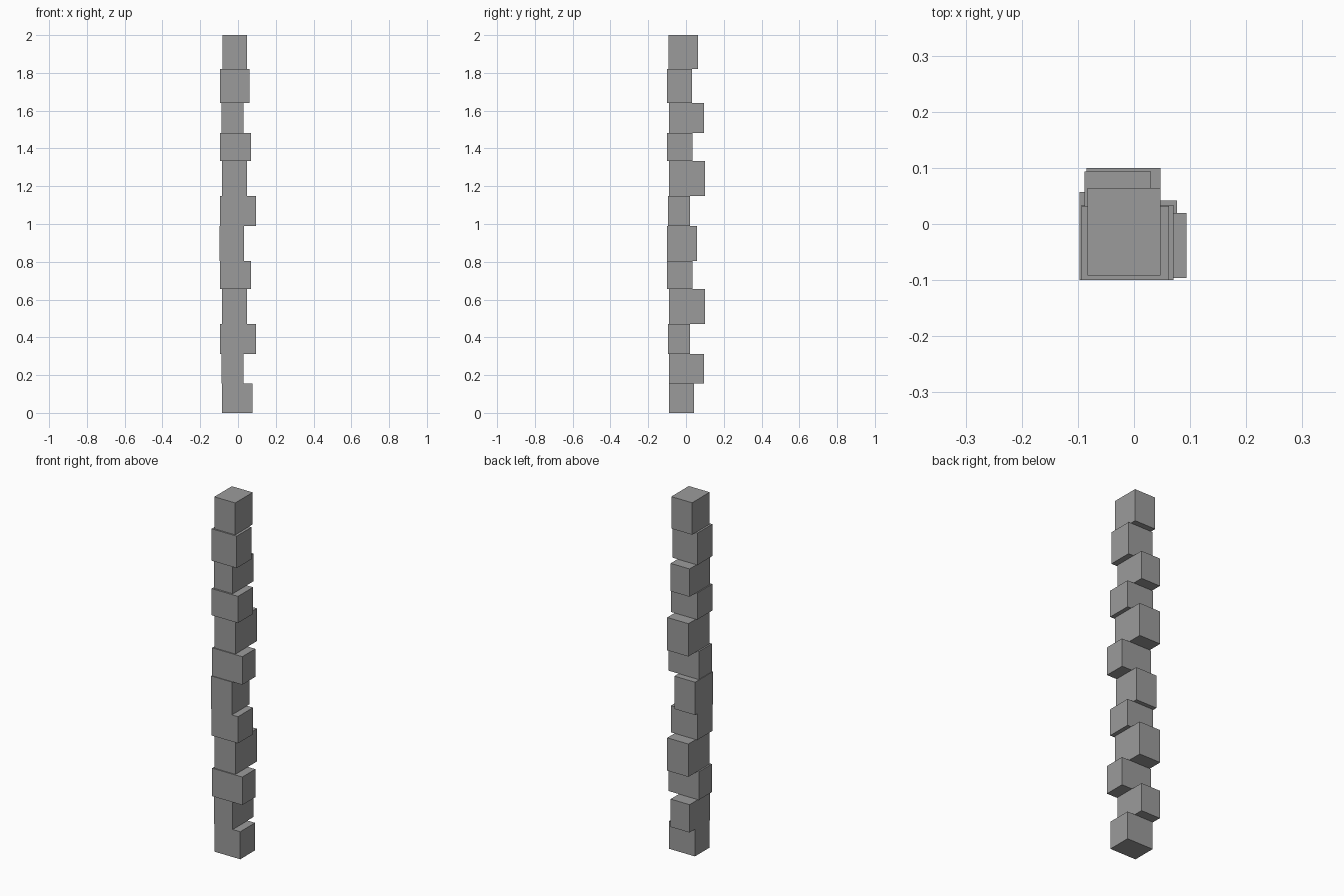
import bpy
import bmesh
from mathutils import Vector

cube = bpy.data.objects.get("Cube")
if cube:
    bpy.data.objects.remove(cube, do_unlink=True)

# Single stone colour
stone = bpy.data.materials.new("stone_grey")
stone.use_nodes = True
grey = (0.33, 0.33, 0.33, 1)
stone.diffuse_color = grey
stone.node_tree.nodes["Principled BSDF"].inputs["Base Color"].default_value = grey

# Block shapes: left edge, right edge, front edge, back edge, height
shapes = {
    "base": (-.085, .077, -.09, .042, .155),
    "deep_narrow": (-.088, .03, -.09, .094, .157),
    "wide_shallow": (-.094, .094, -.096, .02, .158),
    "deep_tall": (-.085, .047, -.09, .1, .185),
    "wide_short": (-.094, .07, -.1, .034, .15),
    "middle": (-.097, .032, -.1, .057, .185),
    "neck": (-.094, .062, -.1, .032, .18),
    "cap": (-.083, .047, -.092, .064, .18),
}

# Order of the blocks from the ground up
order = ["base", "deep_narrow", "wide_shallow", "deep_tall", "wide_short", "middle",
         "wide_shallow", "deep_tall", "wide_short", "deep_narrow", "neck", "cap"]


def add_block(name, low, high):
    """Add a flat-faced box between two opposite corners."""
    mesh = bpy.data.meshes.new(name)
    bm = bmesh.new()
    bmesh.ops.create_cube(bm, size=1)
    bmesh.ops.scale(bm, vec=high - low, verts=bm.verts)
    bm.to_mesh(mesh)
    bm.free()
    mesh.materials.append(stone)
    block = bpy.data.objects.new(name, mesh)
    block.location = (low + high) / 2
    bpy.context.collection.objects.link(block)


# Stack the blocks
ground = 0
for shape in order:
    left, right, front, back, height = shapes[shape]
    add_block(shape + "_block", Vector((left, front, ground)),
              Vector((right, back, ground + height)))
    ground += height
